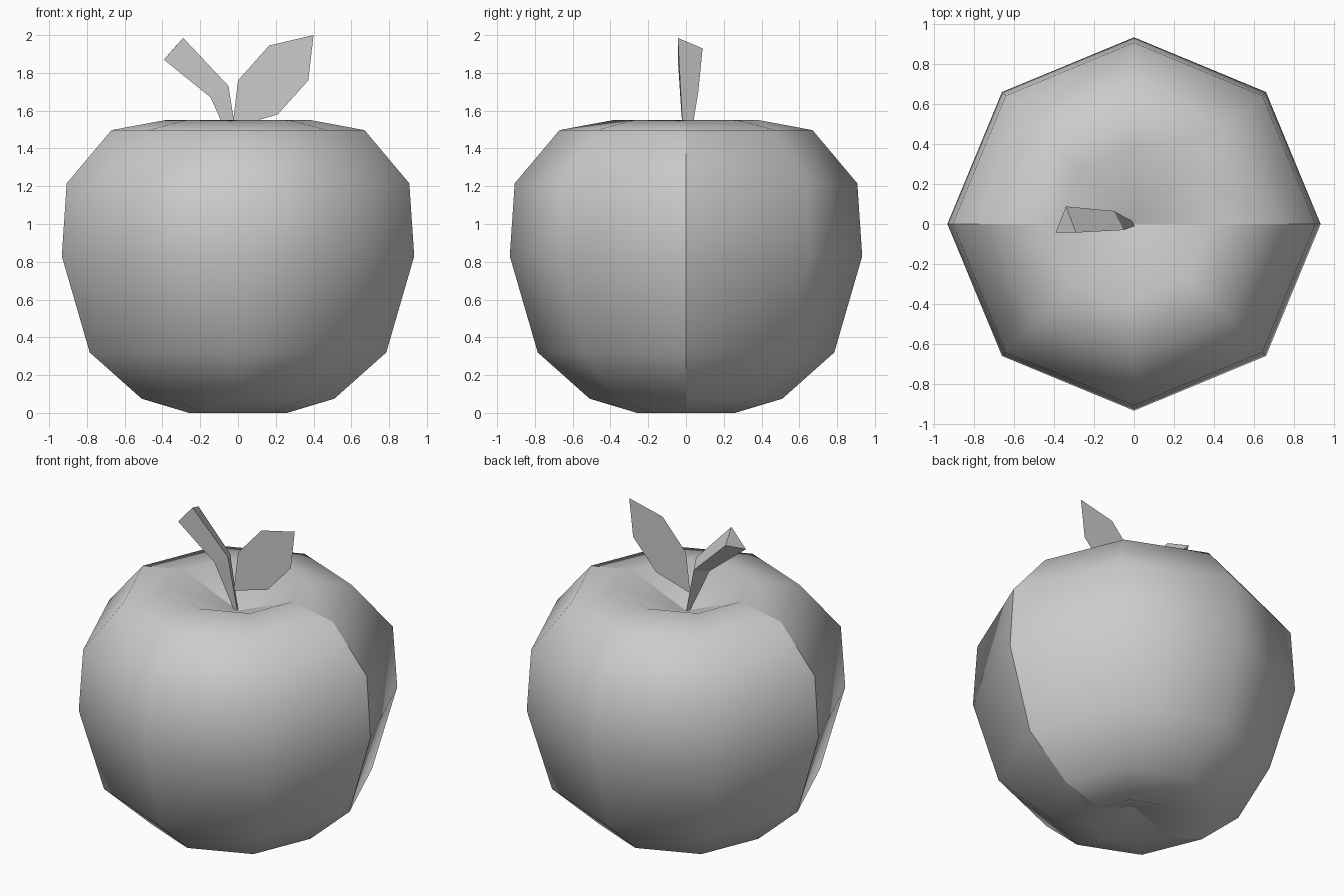
import bpy
import bmesh
from math import cos, sin, pi

if "Cube" in bpy.data.objects:
    bpy.data.objects.remove(bpy.data.objects["Cube"])


def make_object(name, bm):
    bmesh.ops.recalc_face_normals(bm, faces=bm.faces)
    mesh = bpy.data.meshes.new(name)
    bm.to_mesh(mesh)
    bm.free()
    obj = bpy.data.objects.new(name, mesh)
    bpy.context.collection.objects.link(obj)
    return obj


def bridge(bm, lower, upper):
    n = len(lower)
    for i in range(n):
        j = (i + 1) % n
        bm.faces.new((lower[i], lower[j], upper[j], upper[i]))


# Apple body: eight-sided lathe with a dimple at both ends
SIDES = 8
BOTTOM_DIMPLE, TOP_DIMPLE = 0.10, 1.39
profile = [(0.26, 0.0), (0.51, 0.075), (0.785, 0.32), (0.933, 0.83),
           (0.907, 1.215), (0.67, 1.497), (0.385, 1.55)]
bm = bmesh.new()
rings = [[bm.verts.new((r * cos(2 * pi * i / SIDES), r * sin(2 * pi * i / SIDES), z))
          for i in range(SIDES)] for r, z in profile]
for lower, upper in zip(rings, rings[1:]):
    bridge(bm, lower, upper)
for ring, z in ((rings[0], BOTTOM_DIMPLE), (rings[-1], TOP_DIMPLE)):
    centre = bm.verts.new((0, 0, z))
    for i in range(SIDES):
        bm.faces.new((ring[i], ring[(i + 1) % SIDES], centre))
for f in bm.faces:
    f.smooth = True
# Hard shading seam between the front and back halves
for e in bm.edges:
    if all(abs(v.co.y) < 1e-4 for v in e.verts):
        e.smooth = False
make_object("apple_body", bm)

# Stem: bent, widening three-sided prism
sections = [
    [(0.003, -0.01, 1.39), (-0.02, -0.01, 1.39), (-0.01, 0.015, 1.39)],
    [(-0.05, -0.03, 1.73), (-0.145, -0.03, 1.67), (-0.10, 0.065, 1.70)],
    [(-0.29, -0.043, 1.985), (-0.392, -0.043, 1.87), (-0.34, 0.088, 1.93)],
]
bm = bmesh.new()
loops = [[bm.verts.new(p) for p in s] for s in sections]
for lower, upper in zip(loops, loops[1:]):
    bridge(bm, lower, upper)
bm.faces.new(loops[0])
bm.faces.new(loops[-1])
make_object("stem", bm)

# Leaf: flat upright blade
outline = [(-0.03, 1.51), (0.21, 1.58), (0.372, 1.76),
           (0.40, 2.0), (0.165, 1.945), (0.0, 1.76)]
bm = bmesh.new()
bm.faces.new([bm.verts.new((x, 0, z)) for x, z in outline])
make_object("leaf", bm)
